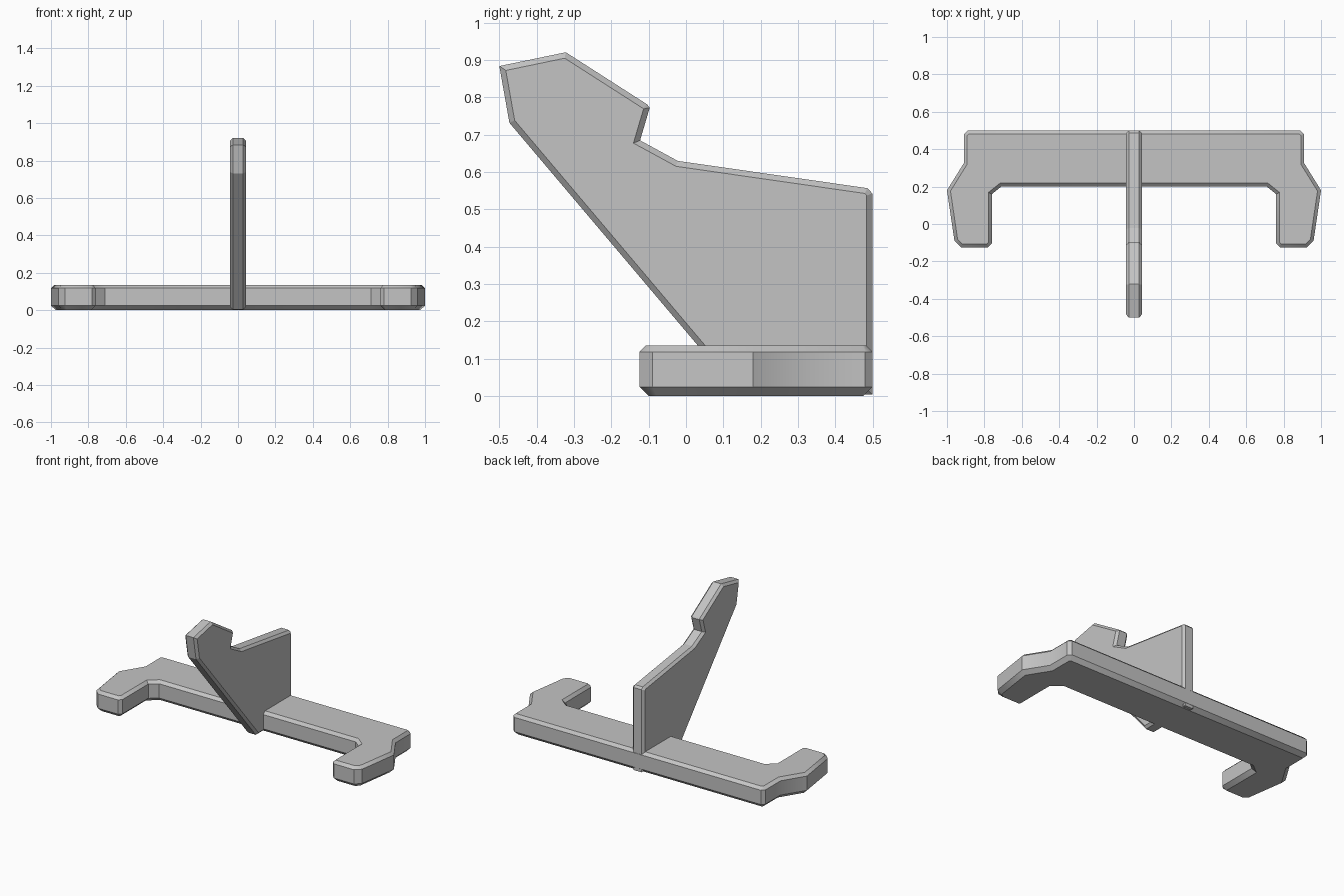
import bpy, bmesh, math
from mathutils import Vector

cube = bpy.data.objects.get("Cube")
if cube:
    bpy.data.objects.remove(cube, do_unlink=True)

grey = bpy.data.materials.new("plain grey")
grey.use_nodes = True
grey.diffuse_color = (0.55, 0.55, 0.55, 1)
grey.node_tree.nodes["Principled BSDF"].inputs["Base Color"].default_value = grey.diffuse_color


def inset(outline, d):
    """Move a counter-clockwise outline inward by d with mitred corners."""
    pts = [Vector(p) for p in outline]
    result = []
    for i, p in enumerate(pts):
        a = (p - pts[i - 1]).normalized()
        b = (pts[(i + 1) % len(pts)] - p).normalized()
        na, nb = Vector((-a.y, a.x)), Vector((-b.y, b.x))
        result.append(p + (na + nb) * d / (1 + na.dot(nb)))
    return result


def bevelled_plate(name, outline, layers, place):
    """Stack inset copies of an outline; layers are (inset, height)."""
    bm = bmesh.new()
    rings = [[bm.verts.new(place(p.x, p.y, h)) for p in inset(outline, d)]
             for d, h in layers]
    bm.faces.new(rings[0][::-1])
    bm.faces.new(rings[-1])
    for low, high in zip(rings, rings[1:]):
        for i in range(len(low)):
            j = (i + 1) % len(low)
            bm.faces.new((low[i], low[j], high[j], high[i]))
    bmesh.ops.recalc_face_normals(bm, faces=bm.faces)
    mesh = bpy.data.meshes.new(name)
    bm.to_mesh(mesh)
    bm.free()
    mesh.materials.append(grey)
    obj = bpy.data.objects.new(name, mesh)
    bpy.context.collection.objects.link(obj)
    return obj


# Base bar with a forward arm at each end, mirrored across x
half = [(0.71, 0.2), (0.76, 0.16), (0.76, -0.105), (0.78, -0.125),
        (0.925, -0.125), (0.96, -0.09), (1.0, 0.18), (0.91, 0.325),
        (0.91, 0.48), (0.89, 0.5)]
bar_outline = half + [(-x, y) for x, y in reversed(half)]
base = bevelled_plate("base_bar", bar_outline,
                      [(0.025, 0), (0, 0.025), (0, 0.118), (0.018, 0.136)],
                      lambda x, y, h: (x, y, h))
bpy.ops.object.select_all(action="DESELECT")
base.select_set(True)
bpy.context.view_layer.objects.active = base
bpy.ops.object.shade_smooth_by_angle(angle=math.radians(35))

# Upright fin with a notched, forward-leaning head
fin_outline = [(0.143, 0.004), (0.499, 0.004), (0.499, 0.543), (0.486, 0.557),
               (-0.022, 0.63), (-0.123, 0.685), (-0.097, 0.773),
               (-0.105, 0.782), (-0.322, 0.921), (-0.5, 0.884), (-0.473, 0.732)]
bevelled_plate("upright_fin", fin_outline,
               [(0.015, -0.043), (0, -0.028), (0, 0.028), (0.015, 0.043)],
               lambda y, z, h: (h, y, z))
